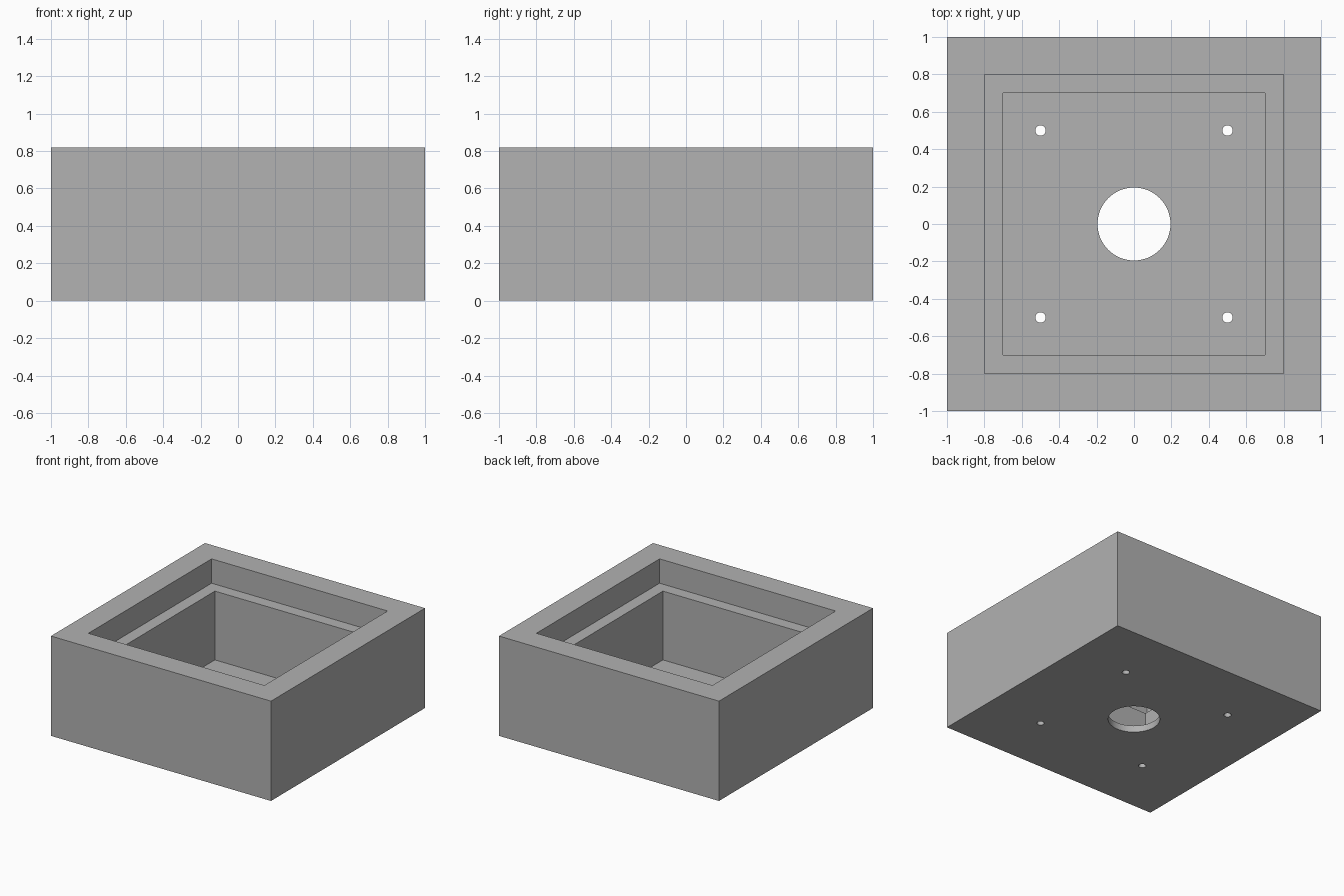
import bpy
import math

cube = bpy.data.objects.get("Cube")
if cube:
    bpy.data.objects.remove(cube, do_unlink=True)

HEIGHT = 0.82
LEDGE_Z = 0.62
FLOOR_Z = 0.055

grey = bpy.data.materials.new("mid grey")
grey.use_nodes = True
colour = (0.445, 0.445, 0.445, 1)
grey.diffuse_color = colour
grey.node_tree.nodes["Principled BSDF"].inputs["Base Color"].default_value = colour


def block(name, width, bottom, top):
    bpy.ops.mesh.primitive_cube_add(size=1, location=(0, 0, (bottom + top) / 2))
    obj = bpy.context.object
    obj.name = name
    obj.scale = (width, width, top - bottom)
    bpy.ops.object.transform_apply(location=True, rotation=False, scale=True)
    obj.data.materials.append(grey)
    return obj


def drill(name, radius, x, y, sides):
    bpy.ops.mesh.primitive_cylinder_add(vertices=sides, radius=radius, depth=0.6,
                                        location=(x, y, 0))
    obj = bpy.context.object
    obj.name = name
    obj.data.materials.append(grey)
    return obj


# Square housing, open at the top
housing = block("housing", 2, 0, HEIGHT)

# Lid recess, inner cavity, central hole and four screw holes
cutters = [
    block("lid_recess_cutter", 1.6, LEDGE_Z, HEIGHT + 0.2),
    block("cavity_cutter", 1.4, FLOOR_Z, HEIGHT + 0.3),
    drill("centre_hole_cutter", 0.195, 0, 0, 64),
]
for x in (-0.5, 0.5):
    for y in (-0.5, 0.5):
        cutters.append(drill("screw_hole_cutter", 0.028, x, y, 32))

# Cut each opening, then discard its cutter
for cutter in cutters:
    cutter.hide_render = True
    bpy.ops.object.select_all(action='DESELECT')
    bpy.context.view_layer.objects.active = housing
    housing.select_set(True)
    mod = housing.modifiers.new("opening", 'BOOLEAN')
    mod.operation = 'DIFFERENCE'
    mod.solver = 'EXACT'
    mod.object = cutter
    bpy.ops.object.modifier_apply(modifier=mod.name)
    bpy.data.objects.remove(cutter, do_unlink=True)

# Round hole walls, crisp box edges
bpy.ops.object.shade_smooth_by_angle(angle=math.radians(30))
